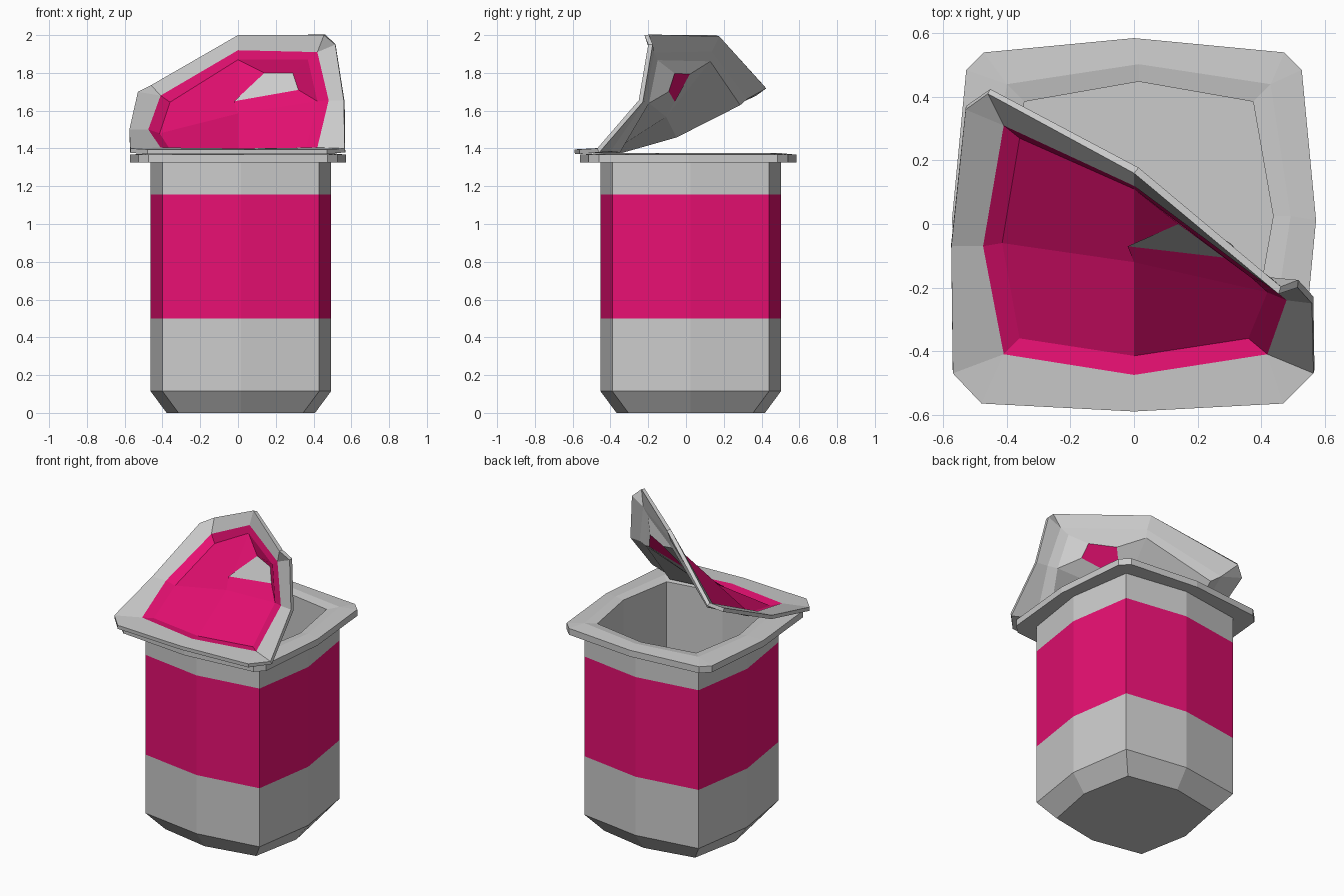
import bpy, bmesh

if "Cube" in bpy.data.objects:
    bpy.data.objects.remove(bpy.data.objects["Cube"])

pink = bpy.data.materials.new("pink")
pink.diffuse_color = (0.8, 0.005, 0.17, 1)
pink.use_nodes = True
pink.node_tree.nodes["Principled BSDF"].inputs["Base Color"].default_value = pink.diffuse_color


def ring(cx, cy, corner, mid, cut, z):
    """Bulged square of 12 points, counter-clockwise; cut chamfers the corners."""
    pts = []
    for k in range(4):
        quarter = [(-corner, -corner + cut), (-corner + cut, -corner), (0, -mid)]
        for x, y in quarter:
            for _ in range(k):
                x, y = -y, x
            pts.append((cx + x, cy + y, z))
    return pts


def loft(bm, rings, mats):
    """Join consecutive 12-point rings with quads; mats gives one slot per band."""
    loops = [[bm.verts.new(p) for p in r] for r in rings]
    for a, b, m in zip(loops, loops[1:], mats):
        for i in range(12):
            j = (i + 1) % 12
            bm.faces.new((a[i], a[j], b[j], b[i])).material_index = m
    return loops


def finish(name, bm, slots, recalc=True):
    bmesh.ops.remove_doubles(bm, verts=bm.verts, dist=0.0005)
    if recalc:
        bmesh.ops.recalc_face_normals(bm, faces=bm.faces)
    me = bpy.data.meshes.new(name)
    bm.to_mesh(me)
    bm.free()
    for s in slots:
        me.materials.append(s)
    ob = bpy.data.objects.new(name, me)
    bpy.context.collection.objects.link(ob)
    return ob


# Cup: outside wall, flared rim, then the inside wall down to the floor
def wall(inset, z):
    return ring(0.015, 0.025, 0.415 - inset, 0.478 - inset, 0, z)


def rim(z):
    return ring(0, 0.012, 0.528, 0.573, 0.055, z)


bm = bmesh.new()
loops = loft(bm, [wall(0.085, 0), wall(0, 0.115), wall(0, 0.5), wall(0, 1.155),
                  wall(0, 1.325), rim(1.325), rim(1.367), wall(0, 1.375),
                  wall(0.055, 1.365), wall(0.055, 0.1)],
             [0, 0, 1, 0, 0, 0, 0, 0, 0])
bm.faces.new(loops[0])
bm.faces.new(loops[-1])
finish("cup", bm, [None, pink])


# Peeled lid: folded grey border, pink printed panel and a lighter glint
def doubled(pts):
    """Repeat the corner points so an 8-point ring matches the 12-point border."""
    return [q for i, p in enumerate(pts) for q in ([p, p] if i % 2 == 0 else [p])]


border = [(-0.57, -0.47, 1.40), (-0.48, -0.565, 1.395), (0, -0.59, 1.395),
          (0.47, -0.565, 1.395), (0.565, -0.47, 1.40), (0.56, -0.25, 1.655),
          (0.515, -0.20, 1.95), (0.455, -0.22, 2.0), (0, 0.16, 2.0),
          (-0.46, 0.41, 1.735), (-0.53, 0.36, 1.70), (-0.575, -0.07, 1.5)]
panel = [(-0.41, -0.41, 1.405), (0, -0.475, 1.40), (0.42, -0.41, 1.405),
         (0.48, -0.24, 1.655), (0.42, -0.19, 1.91), (0, 0.12, 1.92),
         (-0.41, 0.31, 1.68), (-0.475, -0.07, 1.5)]
recess = [(-0.36, -0.36, 1.395), (0, -0.415, 1.395), (0.36, -0.36, 1.40),
          (0.42, -0.215, 1.65), (0.37, -0.17, 1.87), (0, 0.11, 1.87),
          (-0.36, 0.27, 1.645), (-0.415, -0.06, 1.48)]
glint = [(-0.02, -0.07, 1.65), (0.32, -0.11, 1.71), (0.29, -0.08, 1.80), (0.14, 0.0, 1.80)]

bm = bmesh.new()
loops = loft(bm, [border, doubled(panel), doubled(recess)], [0, 1])
fl, f, fr, r, br, b, bl, l = [loops[2][i] for i in (0, 2, 3, 5, 6, 8, 9, 11)]
c = bm.verts.new((0, -0.12, 1.585))
for quad in ((fl, f, c, l), (f, fr, r, c), (l, c, b, bl)):
    bm.faces.new(quad).material_index = 1
g = [bm.verts.new(p) for p in glint]
outer = [c, r, br, b]
for i in range(4):
    j = (i + 1) % 4
    bm.faces.new((outer[i], outer[j], g[j], g[i])).material_index = 1
bm.faces.new(g).material_index = 2
# the second half of the slots colours the back of the sheet
lid = finish("peeled_lid", bm, [None, pink, None, None, None, pink], recalc=False)
sheet = lid.modifiers.new("sheet", 'SOLIDIFY')
sheet.thickness = 0.024
sheet.offset = -1
sheet.material_offset = 3
